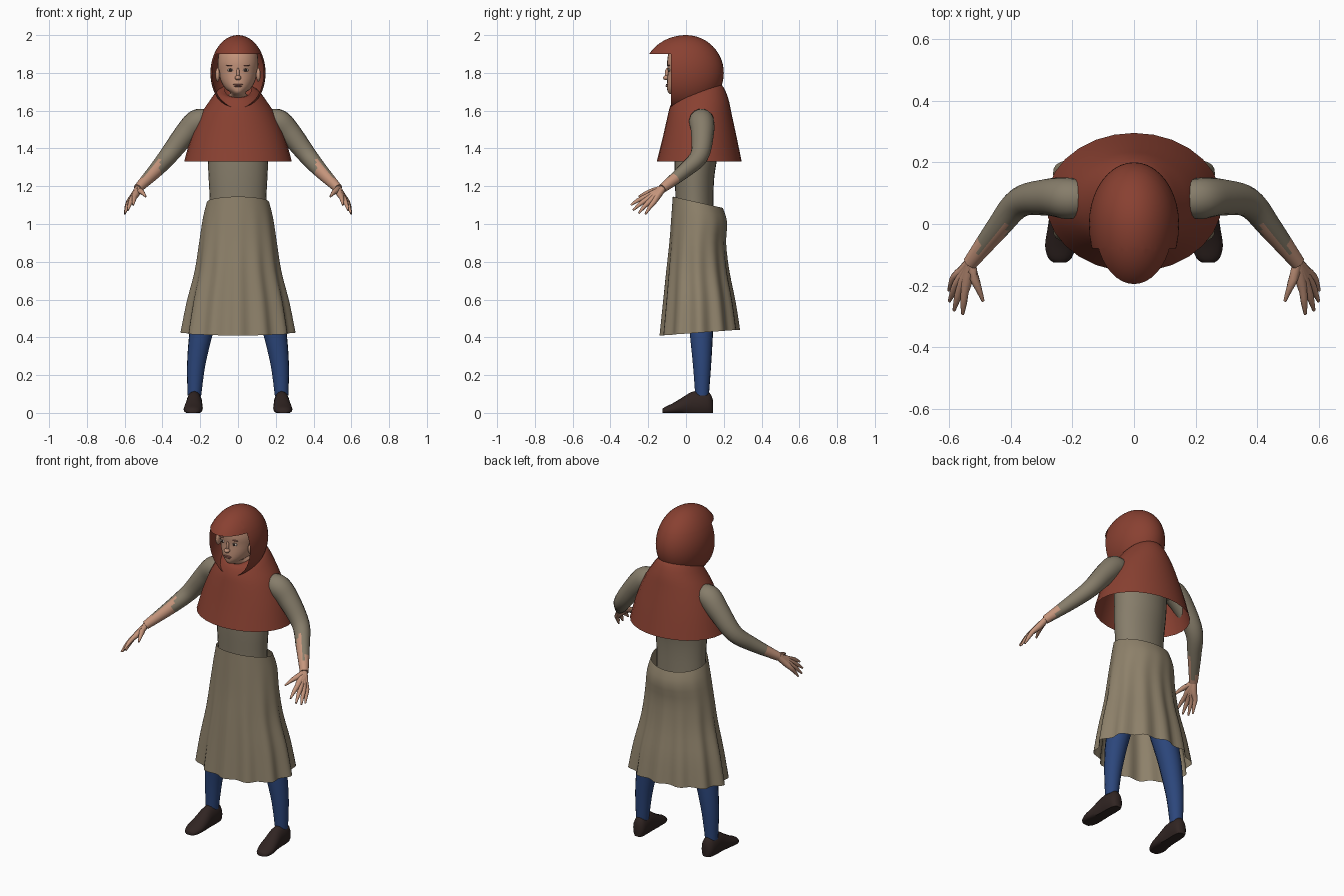
import bpy, bmesh, math
from mathutils import Vector

cube = bpy.data.objects.get("Cube")
if cube:
    bpy.data.objects.remove(cube)


def material(name, r, g, b):
    m = bpy.data.materials.new(name)
    m.use_nodes = True
    m.diffuse_color = (r, g, b, 1)
    m.node_tree.nodes["Principled BSDF"].inputs["Base Color"].default_value = (r, g, b, 1)
    return m


RED = material("red cloth", .25, .052, .031)
SKIRT = material("skirt cloth", .27, .22, .145)
TUNIC = material("tunic cloth", .24, .205, .145)
SKIN = material("skin", .56, .3, .2)
BLUE = material("blue hose", .025, .062, .2)
SHOE = material("dark leather", .03, .018, .016)
WHITE = material("eye white", .5, .42, .36)
DARK = material("dark eye", .03, .018, .015)
LIP = material("lips", .33, .13, .1)


def finish(name, bm, mats, angle=50):
    bmesh.ops.recalc_face_normals(bm, faces=bm.faces)
    mesh = bpy.data.meshes.new(name)
    bm.to_mesh(mesh)
    bm.free()
    ob = bpy.data.objects.new(name, mesh)
    bpy.context.collection.objects.link(ob)
    for m in mats:
        mesh.materials.append(m)
    bpy.ops.object.select_all(action="DESELECT")
    ob.select_set(True)
    bpy.context.view_layer.objects.active = ob
    bpy.ops.object.shade_smooth_by_angle(angle=math.radians(angle))
    return ob


def spline(keys, steps):
    """Smoothly interpolate a list of equal-length tuples."""
    out = []
    for i in range(len(keys) - 1):
        a, b = keys[max(i - 1, 0)], keys[i]
        c, d = keys[i + 1], keys[min(i + 2, len(keys) - 1)]
        for k in range(steps):
            t = k / steps
            out.append(tuple(q + t * (r - p) / 2 + t * t * (p - 2.5 * q + 2 * r - s / 2)
                             + t ** 3 * (s - p + 3 * (q - r)) / 2
                             for p, q, r, s in zip(a, b, c, d)))
    return out + [keys[-1]]


def bridge(rings, caps):
    """Skin a list of point rings into one bmesh."""
    bm = bmesh.new()
    loops = [[bm.verts.new(p) for p in ring] for ring in rings]
    n = len(loops[0])
    for a, b in zip(loops, loops[1:]):
        for i in range(n):
            bm.faces.new((a[i], a[(i + 1) % n], b[(i + 1) % n], b[i]))
    if caps:
        bm.faces.new(loops[0])
        bm.faces.new(loops[-1])
    return bm


def loft(name, keys, mat, sides=28, steps=3, caps=False, folds=0):
    """Stack of ovals: half width, front y, back y, front z, back z, fold depth."""
    rings = []
    for rx, yf, yb, zf, zb, wave in spline(keys, steps):
        ring = []
        for i in range(sides):
            a = math.tau * i / sides
            w = 1 + wave * math.cos(folds * a + .8 * math.sin(2 * a))
            c = math.cos(a)
            ring.append((rx * w * math.sin(a), (yf + yb) / 2 + (yb - yf) / 2 * w * c,
                         zf + (zb - zf) * (1 + c) / 2))
        rings.append(ring)
    return finish(name, bridge(rings, caps), [mat])


def tube_mesh(keys, side, sides=12, steps=4):
    """Round tube through (x, y, z, radius) keys."""
    path = spline(keys, steps)
    pts = [Vector((p[0] * side, p[1], p[2])) for p in path]
    rings = []
    for i, p in enumerate(pts):
        d = (pts[min(i + 1, len(pts) - 1)] - pts[max(i - 1, 0)]).normalized()
        u = d.cross(Vector((.3 * side, 1, .2))).normalized()
        v = d.cross(u)
        rings.append([p + path[i][3] * (u * math.cos(math.tau * k / sides)
                                        + v * math.sin(math.tau * k / sides))
                      for k in range(sides)])
    return bridge(rings, True)


def blob(name, centre, scale, mat):
    bm = bmesh.new()
    bmesh.ops.create_uvsphere(bm, u_segments=16, v_segments=10, radius=1)
    for v in bm.verts:
        v.co = Vector([c + s * q for c, s, q in zip(centre, scale, v.co)])
    return finish(name, bm, [mat])


# Hood: an egg with the face opening cut away under the brim
bm = bmesh.new()
bmesh.ops.create_uvsphere(bm, u_segments=40, v_segments=28, radius=1)
for v in bm.verts:
    x, y, z = v.co
    v.co = (.146 * x, (.2 if y > 0 else .225) * y, 1.8 + .2 * z)
for co, no in (((0, 0, 1.9), (0, 0, 1)), ((0, -.08, 0), (0, 1, 0))):
    bmesh.ops.bisect_plane(bm, geom=bm.verts[:] + bm.edges[:] + bm.faces[:],
                           plane_co=co, plane_no=no)
cut = [f for f in bm.faces if f.calc_center_median().z < 1.9
       and f.calc_center_median().y < -.08]
bmesh.ops.delete(bm, geom=cut, context="FACES")
finish("hood", bm, [RED])

# Shoulder cape, tunic body and folded skirt
loft("shoulder_cape", [(.285, -.155, .295, 1.33, 1.33, 0), (.25, -.125, .268, 1.45, 1.46, 0),
                       (.2, -.1, .24, 1.56, 1.59, 0), (.155, -.085, .222, 1.62, 1.67, 0),
                       (.11, -.06, .19, 1.665, 1.735, 0), (.07, -.03, .14, 1.67, 1.745, 0)], RED)
loft("tunic_body", [(.15, -.05, .15, .88, .88, 0), (.15, -.055, .145, 1.12, 1.12, 0),
                    (.156, -.06, .15, 1.25, 1.25, 0), (.16, -.06, .165, 1.36, 1.36, 0),
                    (.16, -.05, .16, 1.5, 1.5, 0), (.09, -.03, .13, 1.6, 1.6, 0)],
     TUNIC, caps=True)
loft("skirt", [(.165, -.07, .195, 1.145, 1.085, 0), (.185, -.076, .217, 1.05, 1.01, .005),
               (.203, -.086, .21, .9, .9, .015), (.223, -.1, .225, .75, .75, .03),
               (.262, -.115, .255, .58, .59, .04), (.29, -.13, .276, .41, .44, .05)],
     SKIRT, sides=96, folds=12)

# Head and face
loft("head", [(.058, -.02, .09, 1.56, 1.58, 0), (.055, -.03, .09, 1.66, 1.68, 0),
              (.04, -.088, .09, 1.69, 1.7, 0), (.066, -.1, .1, 1.715, 1.715, 0),
              (.09, -.1, .115, 1.755, 1.755, 0), (.104, -.097, .13, 1.81, 1.81, 0),
              (.107, -.1, .13, 1.86, 1.86, 0), (.095, -.085, .125, 1.92, 1.92, 0),
              (.04, -.03, .07, 1.97, 1.97, 0)], SKIN, caps=True)
blob("nose_tip", (0, -.104, 1.774), (.017, .018, .013), SKIN)
blob("nose_bridge", (0, -.098, 1.795), (.009, .014, .032), SKIN)
blob("upper_lip", (0, -.1, 1.738), (.026, .007, .004), LIP)
blob("lower_lip", (0, -.1, 1.73), (.021, .008, .005), LIP)

for s, word in ((1, "left"), (-1, "right")):
    blob(word + "_ear", (s * .108, -.03, 1.79), (.012, .025, .036), SKIN)
    blob(word + "_eye", (s * .04, -.089, 1.815), (.017, .006, .008), WHITE)
    blob(word + "_iris", (s * .04, -.093, 1.815), (.008, .004, .0075), DARK)
    blob(word + "_brow", (s * .042, -.091, 1.84), (.023, .006, .003), LIP)

    # Arm: sleeve with the inner forearm left bare
    bm = tube_mesh([(.16, .08, 1.545, .058), (.215, .083, 1.54, .067), (.28, .087, 1.475, .06),
                    (.37, .07, 1.36, .049), (.44, -.01, 1.28, .039), (.53, -.125, 1.188, .024)],
                   s, sides=16, steps=5)
    bm.normal_update()
    bmesh.ops.recalc_face_normals(bm, faces=bm.faces)
    inner = Vector((-.62 * s, -.78, .05))
    for f in bm.faces:
        x = abs(f.calc_center_median().x)
        f.material_index = int(x > .505 or (x > .415 and f.normal.dot(inner) > .3))
    finish(word + "_arm", bm, [TUNIC, SKIN])

    # Hand: palm strands, four fingers and a thumb
    fingers = {"index": (.548, -.218, 1.142, .555, -.292, 1.1),
               "middle": (.563, -.208, 1.13, .583, -.28, 1.073),
               "ring": (.574, -.192, 1.12, .598, -.25, 1.057),
               "little": (.58, -.17, 1.116, .6, -.215, 1.052)}
    for label, (x, y, z, tx, ty, tz) in fingers.items():
        finish(f"{word}_{label}_finger",
               tube_mesh([(.53, -.122, 1.188, .018), ((.53 + x) / 2, y / 2 - .068, z / 2 + .588, .019),
                          (x, y, z, .014), ((x + tx) / 2, (y + ty) / 2, (z + tz) / 2 + .004, .011),
                          (tx, ty, tz, .005)], s, sides=8, steps=2), [SKIN])
    finish(word + "_thumb", tube_mesh([(.53, -.13, 1.185, .018), (.517, -.175, 1.175, .016),
                                       (.503, -.212, 1.163, .011), (.489, -.25, 1.145, .005)],
                                      s, sides=8, steps=2), [SKIN])

    # Leg and shoe
    finish(word + "_leg", tube_mesh([(.085, .06, .95, .08), (.13, .07, .7, .078),
                                     (.178, .08, .5, .066), (.2, .082, .4, .06),
                                     (.222, .085, .25, .048), (.231, .085, .09, .036)],
                                    s, sides=16), [BLUE])
    shoe = spline([(.142, .228, .02, .075), (.125, .229, .036, .11), (.085, .231, .042, .12),
                   (.03, .232, .042, .115), (-.02, .234, .047, .085), (-.07, .238, .05, .055),
                   (-.11, .24, .038, .036), (-.125, .24, .02, .025)], 3)
    rings = [[(s * (cx + w * math.cos(math.tau * k / 16)), y,
               max(.004, top * (.42 + .58 * math.sin(math.tau * k / 16)))) for k in range(16)]
             for y, cx, w, top in shoe]
    for ring in rings:
        for k, (x, y, z) in enumerate(ring):
            ring[k] = (x, y, z - .004)
    finish(word + "_shoe", bridge(rings, True), [SHOE])
